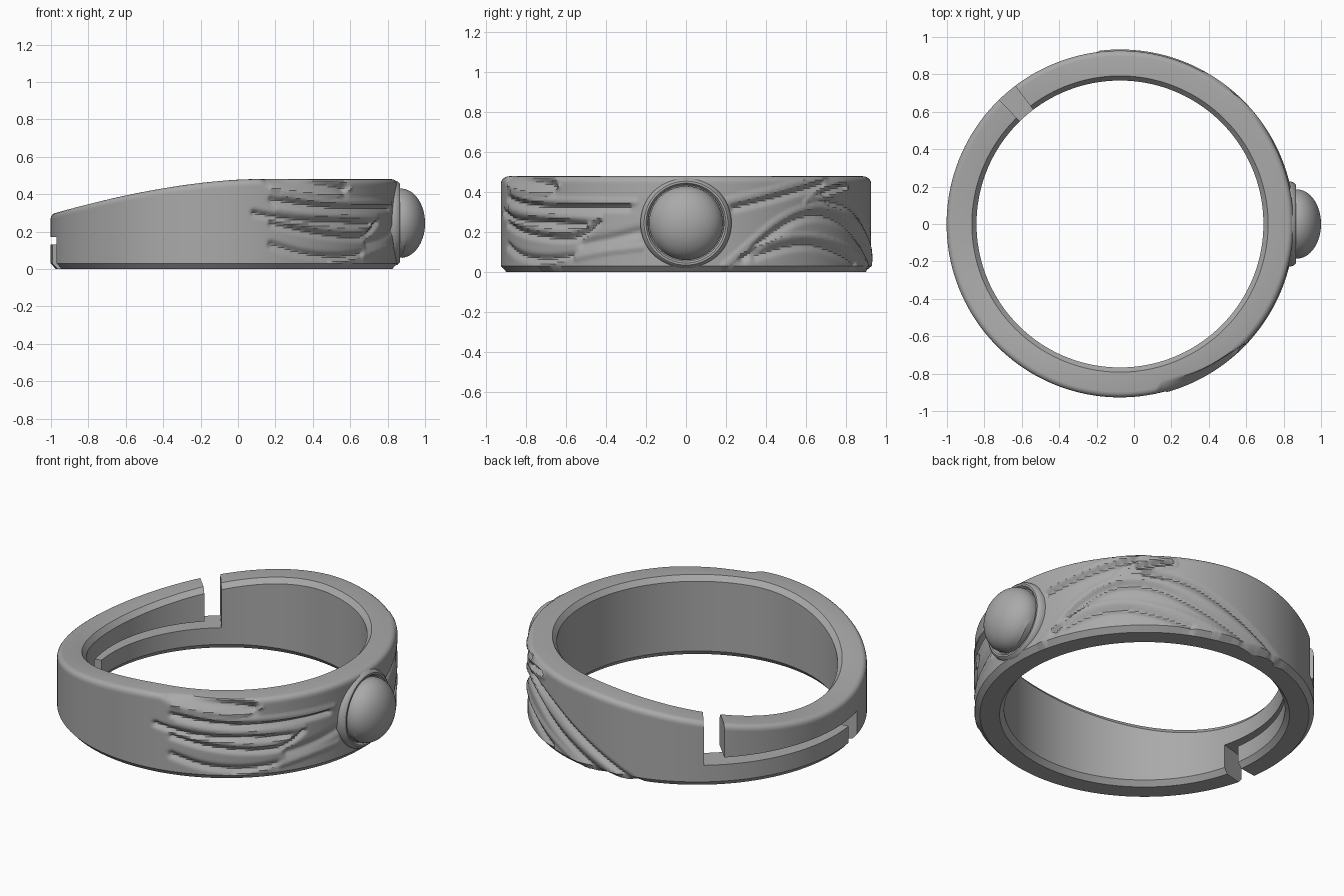
import bpy, bmesh
from math import sin, cos, radians, sqrt, exp, pi
from mathutils import Vector

if "Cube" in bpy.data.objects:
    bpy.data.objects.remove(bpy.data.objects["Cube"])

CX, R_OUT, R_IN = -0.075, 0.927, 0.767
GEM_X, GEM_Z, GEM_R, GEM_DEPTH = 0.87, 0.245, 0.185, 0.13

metal = bpy.data.materials.new("grey metal")
metal.use_nodes = True
GREY = (0.4, 0.4, 0.4, 1)
metal.diffuse_color = GREY
metal.node_tree.nodes["Principled BSDF"].inputs["Base Color"].default_value = GREY


def make_object(name, bm):
    bmesh.ops.recalc_face_normals(bm, faces=bm.faces)
    mesh = bpy.data.meshes.new(name)
    bm.to_mesh(mesh)
    bm.free()
    mesh.materials.append(metal)
    obj = bpy.data.objects.new(name, mesh)
    bpy.context.collection.objects.link(obj)
    return obj


def activate(obj):
    bpy.ops.object.select_all(action='DESELECT')
    obj.select_set(True)
    bpy.context.view_layer.objects.active = obj


def smooth(obj, angle=32):
    activate(obj)
    bpy.ops.object.shade_smooth_by_angle(angle=radians(angle))


def loft(bm, loops, closed):
    """Join equal vertex loops with quads."""
    rows = [[bm.verts.new(p) for p in loop] for loop in loops]
    pairs = list(zip(rows, rows[1:])) + ([(rows[-1], rows[0])] if closed else [])
    for a, b in pairs:
        for i in range(len(a)):
            j = (i + 1) % len(a)
            bm.faces.new((a[i], a[j], b[j], b[i]))
    return rows


def polar(r, deg, z):
    return (CX + r * cos(radians(deg)), r * sin(radians(deg)), z)


# Relief strokes: width, height (negative is a groove), path of (angle, z)
feather_side = [
    (.030, -.032, [(-75, .485), (-64, .46), (-50, .445), (-46, .425)]),
    (.010, .010, [(-74, .43), (-62, .405), (-48, .385), (-43, .43)]),
    (.016, -.020, [(-74, .37), (-62, .34), (-45, .32), (-18, .325)]),
    (.014, .012, [(-70, .40), (-55, .36), (-35, .355), (-16, .35)]),
    (.016, -.022, [(-80, .30), (-66, .255), (-48, .25), (-33, .235)]),
    (.014, .012, [(-72, .32), (-58, .29), (-42, .28), (-28, .27)]),
    (.016, -.020, [(-74, .24), (-60, .19), (-44, .165), (-35, .17), (-28, .25)]),
    (.014, .012, [(-68, .25), (-52, .215), (-40, .20), (-32, .23)]),
    (.020, -.020, [(-74, .13), (-62, .075), (-48, .06), (-38, .075)]),
    (.014, .012, [(-52, .03), (-40, .06), (-28, .10), (-14, .125)]),
    (.025, -.016, [(-34, .14), (-24, .165), (-15, .20)]),
]
vine_side = [
    (.016, .014, [(13, .355), (26, .40), (38, .445), (50, .485)]),
    (.016, -.018, [(15, .32), (26, .36), (38, .405), (47, .44)]),
    (.014, .016, [(12, .03), (20, .14), (30, .27), (42, .335), (54, .32),
                  (70, .22), (86, .10), (102, -.02)]),
    (.022, -.020, [(18, .07), (28, .20), (40, .29), (54, .27),
                   (68, .17), (82, .07), (94, -.02)]),
    (.012, .014, [(17, .09), (28, .165), (40, .19), (54, .155), (70, .08), (84, .0)]),
    (.020, -.018, [(22, .08), (32, .125), (42, .14), (54, .10), (66, .04)]),
    (.010, .014, [(40, .35), (46, .425), (58, .455), (62, .42), (54, .385), (42, .365)]),
    (.014, -.022, [(48, .395), (54, .42), (59, .43)]),
    (.016, -.018, [(50, .355), (64, .32), (80, .20), (94, .08), (106, -.02)]),
]


def rounded(path):
    for _ in range(2):
        cut = [path[0]]
        for a, b in zip(path, path[1:]):
            cut += [a.lerp(b, .25), a.lerp(b, .75)]
        path = cut + [path[-1]]
    return path


strokes = []
for width, height, pts in feather_side + vine_side:
    path = rounded([Vector((radians(a) * R_OUT, z)) for a, z in pts])
    reach = width * 2.4
    box = [f(p[k] for p in path) + s * reach
           for k in (0, 1) for f, s in ((min, -1), (max, 1))]
    strokes.append((width, height, path, box))


def relief(deg, z):
    p = Vector((radians(deg) * R_OUT, z))
    total = 0
    for width, height, path, box in strokes:
        if not (box[0] < p.x < box[1] and box[2] < z < box[3]):
            continue
        best = 9
        for a, b in zip(path, path[1:]):
            d = b - a
            t = min(1, max(0, (p - a).dot(d) / d.length_squared))
            best = min(best, (p - a - d * t).length)
        total += height * exp(-(best / width) ** 2 * 1.2)
    return max(-.032, min(.006, total))


def crown(x):
    """Height of the top rim, falling away from the stone."""
    return 0.48 - 0.18 * (max(0, 0.1 - x) / 1.1) ** 1.7


# Ring band: one lofted cross-section, its outer wall carved by the strokes
def section(deg):
    h = crown(CX + R_OUT * cos(radians(deg)))
    outer = [(R_OUT - .028, 0)]
    rows = 40
    outer += [(R_OUT, .03 + (h - .06) * i / rows) for i in range(rows + 1)]
    outer += [(R_OUT - .03 * (1 - cos(a)), h - .03 + .03 * sin(a))
              for a in (pi / 8, pi / 4, pi * 3 / 8, pi / 2)]
    inner = [(R_IN + .025, h), (R_IN, h - .03), (R_IN, .03), (R_IN + .025, 0)]
    return [polar(r + relief(deg, z), deg, z) for r, z in outer] + \
           [polar(r, deg, z) for r, z in inner]


bm = bmesh.new()
STEPS = 720
loft(bm, [section(-180 + 360 * i / STEPS) for i in range(STEPS)], True)
band = make_object("ring_band", bm)


# Stepped opening: upper gap, long slot and lower gap cut through the band
def cutter(name, a0, a1, z0, z1):
    bm = bmesh.new()
    n = max(2, int((a1 - a0) / 2))
    loops = []
    for i in range(n + 1):
        a = a0 + (a1 - a0) * i / n
        loops.append([polar(r, a, z) for r, z in ((.7, z0), (1.1, z0), (1.1, z1), (.7, z1))])
    rows = loft(bm, loops, False)
    bm.faces.new(rows[0])
    bm.faces.new(rows[-1])
    obj = make_object(name, bm)
    obj.hide_render = True
    return obj


for name, a0, a1, z0, z1 in (("slot_cutter", 127.2, 195.2, .13, .172),
                             ("upper_gap_cutter", 127.2, 134.2, .15, .7),
                             ("lower_gap_cutter", 188.2, 195.2, -.2, .15)):
    tool = cutter(name, a0, a1, z0, z1)
    activate(band)
    mod = band.modifiers.new(name, 'BOOLEAN')
    mod.operation, mod.solver, mod.object = 'DIFFERENCE', 'EXACT', tool
    bpy.ops.object.modifier_apply(modifier=name)
    bpy.data.objects.remove(tool)
smooth(band)


# Bezel: turned collar around the stone, trimmed along a 45 degree underside
bm = bmesh.new()
collar = [(.228, .78), (.228, .835), (.222, .855), (.21, .866), (.2, .866), (.19, .852), (.186, .78)]
loops = []
for i in range(96):
    a = 2 * pi * i / 96
    loop = []
    for r, x in collar:
        z = GEM_Z + r * sin(a)
        loop.append((min(x, .83 + z), r * cos(a), z))
    loops.append(loop)
loft(bm, loops, True)
smooth(make_object("bezel", bm))

# Stone: flattened dome whose underside runs down at 45 degrees
bm = bmesh.new()
bmesh.ops.create_uvsphere(bm, u_segments=96, v_segments=48, radius=1)
low = -.42
for v in bm.verts:
    x, y, z = v.co.z, v.co.x, v.co.y
    px = GEM_X + GEM_DEPTH * x
    if x >= -.01 and z < low:
        start = GEM_DEPTH * sqrt(max(0, 1 - low * low - y * y))
        px = max(px, GEM_X + start - GEM_R * (low - z))
    v.co = (px, GEM_R * y, GEM_Z + GEM_R * z)
smooth(make_object("stone", bm), 25)
